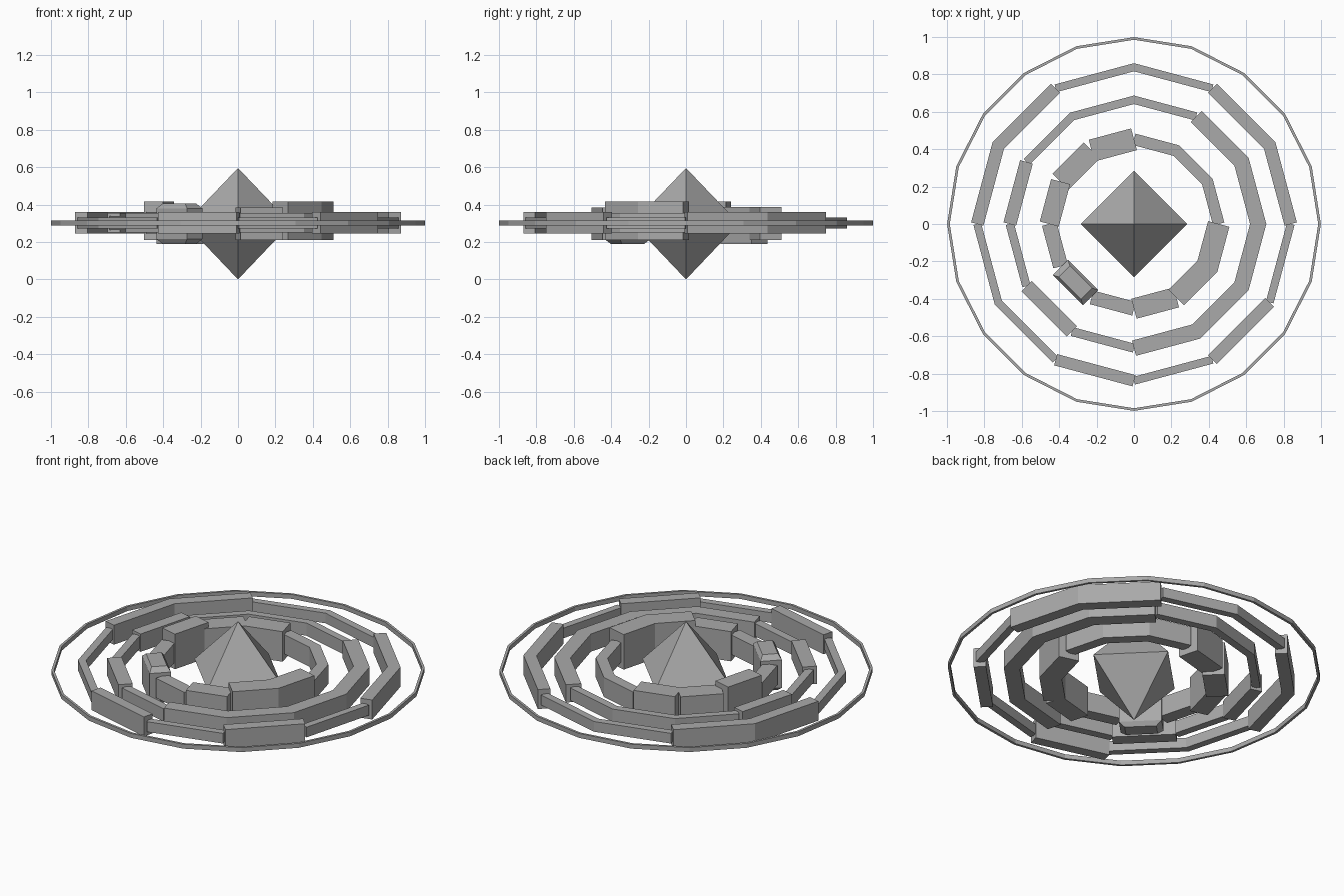
import bpy, bmesh, math
from mathutils import Vector

cube = bpy.data.objects.get("Cube")
if cube:
    bpy.data.objects.remove(cube, do_unlink=True)

MID = 0.302  # height of the ring plane

grey = bpy.data.materials.new("stone_grey")
grey.use_nodes = True
colour = (0.4, 0.4, 0.4, 1)
grey.diffuse_color = colour
grey.node_tree.nodes["Principled BSDF"].inputs["Base Color"].default_value = colour


def finish(name, bm):
    bmesh.ops.recalc_face_normals(bm, faces=bm.faces)
    mesh = bpy.data.meshes.new(name)
    bm.to_mesh(mesh)
    bm.free()
    mesh.materials.append(grey)
    obj = bpy.data.objects.new(name, mesh)
    bpy.context.collection.objects.link(obj)
    return obj


def loft(bm, sections, closed=False):
    """Join equal cross-sections with quads, capping the ends if open."""
    loops = [[bm.verts.new(p) for p in s] for s in sections]
    n = len(loops[0])
    for i in range(len(loops) if closed else len(loops) - 1):
        a, b = loops[i], loops[(i + 1) % len(loops)]
        for k in range(n):
            bm.faces.new((a[k], a[(k + 1) % n], b[(k + 1) % n], b[k]))
    if not closed:
        bm.faces.new(loops[0])
        bm.faces.new(loops[-1])


def arc_bar(name, radius, start, steps, width, z0, z1, sides=12):
    """Rectangular bar following a polygon ring, mitred inside, square at its ends."""
    step = math.tau / sides
    closed = steps == sides
    sections = []
    for i in range(steps if closed else steps + 1):
        a = math.radians(start) + i * step
        p = Vector((math.cos(a), math.sin(a), 0)) * radius
        if not closed and i in (0, steps):
            turn = step / 2 if i == 0 else -step / 2
            out = Vector((math.cos(a + turn), math.sin(a + turn), 0)) * width / 2
        else:
            out = p.normalized() * width / 2 / math.cos(step / 2)
        sections.append([p + s * out + Vector((0, 0, z))
                         for s, z in ((-1, z0), (1, z0), (1, z1), (-1, z1))])
    bm = bmesh.new()
    loft(bm, sections, closed)
    return finish(name, bm)


# Central octahedral crystal
bm = bmesh.new()
corners = [bm.verts.new((0.284 * math.cos(i * math.pi / 2),
                         0.284 * math.sin(i * math.pi / 2), 0.298)) for i in range(4)]
for z in (0.0, 0.595):
    tip = bm.verts.new((0, 0, z))
    for i in range(4):
        bm.faces.new((corners[i], corners[(i + 1) % 4], tip))
finish("crystal", bm)

# Thin outer hoop
arc_bar("outer_hoop", 0.992, 0, 20, 0.014, MID - 0.013, MID + 0.013, sides=20)

# Segmented rings: start angle, number of 30 degree steps, width, bottom, top
rings = {
    ("large_ring", 0.838): [
        (0, 2, 0.068, 0.245, 0.36),
        (60, 2, 0.042, 0.272, 0.332),
        (120, 2, 0.068, 0.245, 0.36),
        (180, 2, 0.042, 0.272, 0.332),
        (240, 1, 0.062, 0.245, 0.36),
        (270, 1, 0.042, 0.272, 0.332),
        (300, 1, 0.066, 0.245, 0.36),
        (330, 1, 0.042, 0.272, 0.332),
    ],
    ("middle_ring", 0.664): [
        (270, 5, 0.084, 0.25, 0.355),
        (60, 3, 0.044, 0.265, 0.34),
        (150, 1, 0.07, 0.25, 0.355),
        (180, 1, 0.045, 0.265, 0.34),
        (210, 1, 0.078, 0.25, 0.355),
        (240, 1, 0.048, 0.265, 0.34),
    ],
    ("inner_ring", 0.453): [
        (270, 1, 0.11, 0.21, 0.385),
        (300, 2, 0.118, 0.21, 0.417),
        (0, 3, 0.062, 0.245, 0.36),
        (90, 1, 0.12, 0.21, 0.387),
        (120, 1, 0.12, 0.19, 0.387),
        (150, 1, 0.105, 0.21, 0.417),
        (180, 1, 0.08, 0.245, 0.36),
        (240, 1, 0.075, 0.245, 0.36),
    ],
}
for (name, radius), bars in rings.items():
    for i, (start, steps, width, z0, z1) in enumerate(bars, 1):
        arc_bar(f"{name}_bar_{i}", radius, start, steps, width, z0, z1)

# Chamfered block that closes the inner ring
bm = bmesh.new()
layers = ((0.19, 0.042, 0.085), (0.215, 0.058, 0.115),
          (0.38, 0.058, 0.115), (0.405, 0.042, 0.085))
loft(bm, [[(sx * hw, sy * hl, z - MID) for sx, sy in ((-1, -1), (1, -1), (1, 1), (-1, 1))]
          for z, hw, hl in layers])
block = finish("inner_ring_block", bm)
block.location = (-0.313, -0.313, MID)
block.rotation_euler.z = math.radians(225)
